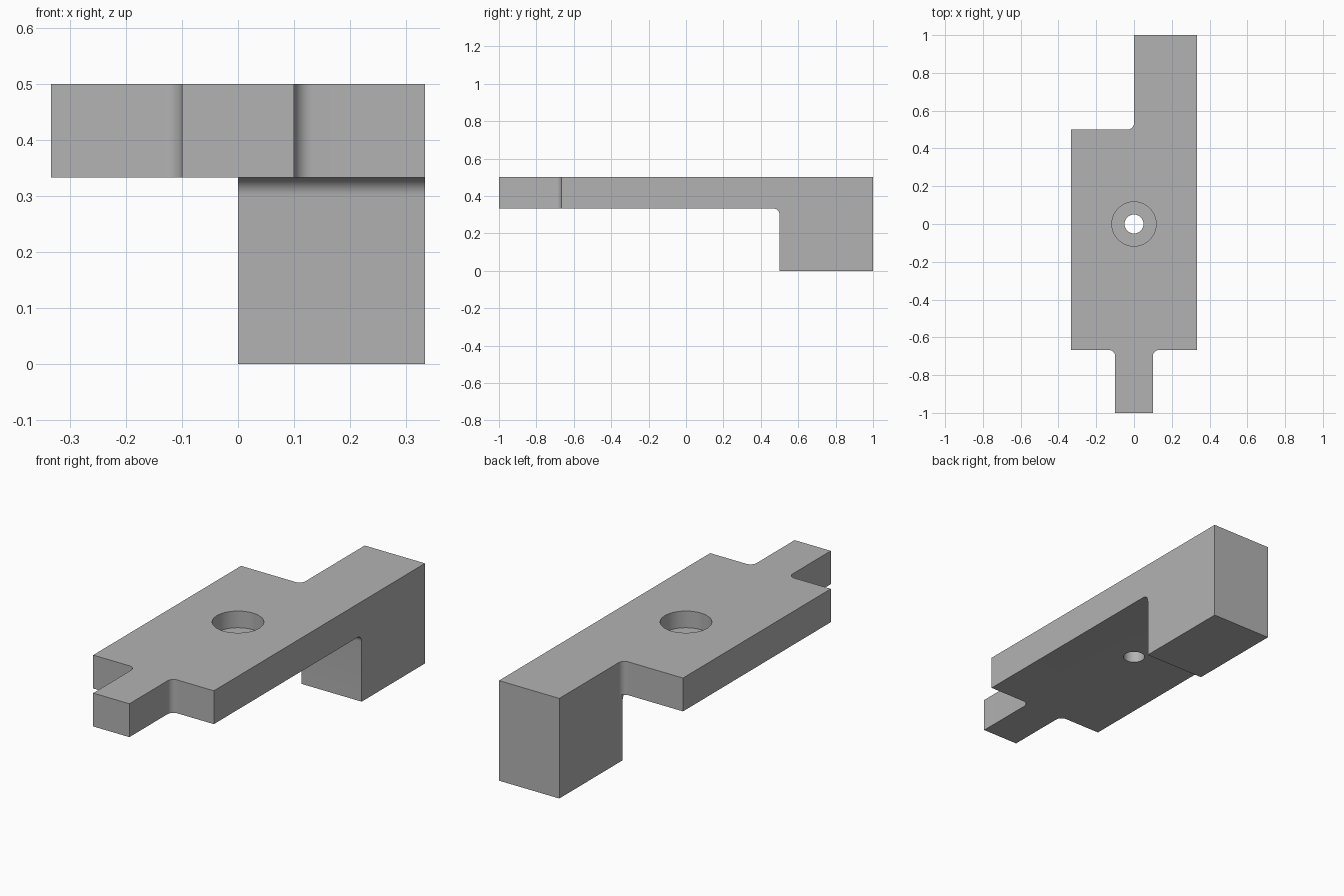
import bpy
import bmesh
from math import cos, sin, pi
from mathutils import Matrix, Vector

cube = bpy.data.objects.get("Cube")
if cube:
    bpy.data.objects.remove(cube, do_unlink=True)

HALF = 1 / 3          # half width of the plate
BOTTOM, TOP = 1 / 3, 0.5
R = 1 / 30            # fillet radius

grey = bpy.data.materials.new("plain_grey")
grey.use_nodes = True
grey.diffuse_color = (0.45, 0.45, 0.45, 1)
grey.node_tree.nodes["Principled BSDF"].inputs["Base Color"].default_value = grey.diffuse_color


def fillet(cx, cy, start, end, steps=8):
    """Arc of points for an inner corner, angles in quarter turns."""
    angles = [(start + (end - start) * i / steps) * pi / 2 for i in range(steps + 1)]
    return [(cx + R * cos(a), cy + R * sin(a)) for a in angles]


def add_object(name, bm):
    bmesh.ops.recalc_face_normals(bm, faces=bm.faces)
    mesh = bpy.data.meshes.new(name)
    bm.to_mesh(mesh)
    bm.free()
    mesh.materials.append(grey)
    obj = bpy.data.objects.new(name, mesh)
    bpy.context.collection.objects.link(obj)
    return obj


def prism(name, points, to_3d, direction):
    bm = bmesh.new()
    face = bm.faces.new([bm.verts.new(to_3d(*p)) for p in points])
    result = bmesh.ops.extrude_face_region(bm, geom=[face], use_keep_orig=True)
    moved = [v for v in result["geom"] if isinstance(v, bmesh.types.BMVert)]
    bmesh.ops.translate(bm, verts=moved, vec=Vector(direction))
    return add_object(name, bm)


def cylinder(name, radius, low, high):
    bm = bmesh.new()
    bmesh.ops.create_cone(bm, cap_ends=True, segments=64, radius1=radius, radius2=radius,
                          depth=high - low, matrix=Matrix.Translation((0, 0, (low + high) / 2)))
    obj = add_object(name, bm)
    obj.hide_render = True
    return obj


def combine(target, tool, operation):
    mod = target.modifiers.new(tool.name, "BOOLEAN")
    mod.operation, mod.object, mod.solver = operation, tool, "EXACT"
    bpy.context.view_layer.objects.active = target
    bpy.ops.object.modifier_apply(modifier=mod.name)
    bpy.data.objects.remove(tool, do_unlink=True)


# Plate outline: front tab, wide body, rear arm on the left side
TAB, SHOULDER, STEP = 0.1, -2 / 3, 0.5
outline = [(-TAB, -1), (TAB, -1)]
outline += fillet(TAB + R, SHOULDER - R, 2, 1)
outline += [(HALF, SHOULDER), (HALF, 1), (0, 1)]
outline += fillet(-R, STEP + R, 0, -1)
outline += [(-HALF, STEP), (-HALF, SHOULDER)]
outline += fillet(-TAB - R, SHOULDER - R, 1, 0)
plate = prism("bracket_plate", outline, lambda x, y: (x, y, BOTTOM), (0, 0, TOP - BOTTOM))

# Leg under the rear arm, with a fillet where it meets the plate
side = [(1, 0), (1, BOTTOM), (STEP - R, BOTTOM)]
side += fillet(STEP - R, BOTTOM - R, 1, 0)[1:] + [(STEP, 0)]
leg = prism("leg", side, lambda y, z: (0, y, z), (HALF, 0, 0))
combine(plate, leg, "UNION")

# Counterbored screw hole
combine(plate, cylinder("counterbore", 0.117, (BOTTOM + TOP) / 2, 0.6), "DIFFERENCE")
combine(plate, cylinder("through_hole", 0.05, 0.2, 0.6), "DIFFERENCE")

# Smooth the fillets and bores, keep the corners sharp
bpy.ops.object.select_all(action="DESELECT")
plate.select_set(True)
bpy.context.view_layer.objects.active = plate
bpy.ops.object.shade_smooth_by_angle(angle=pi / 6)
